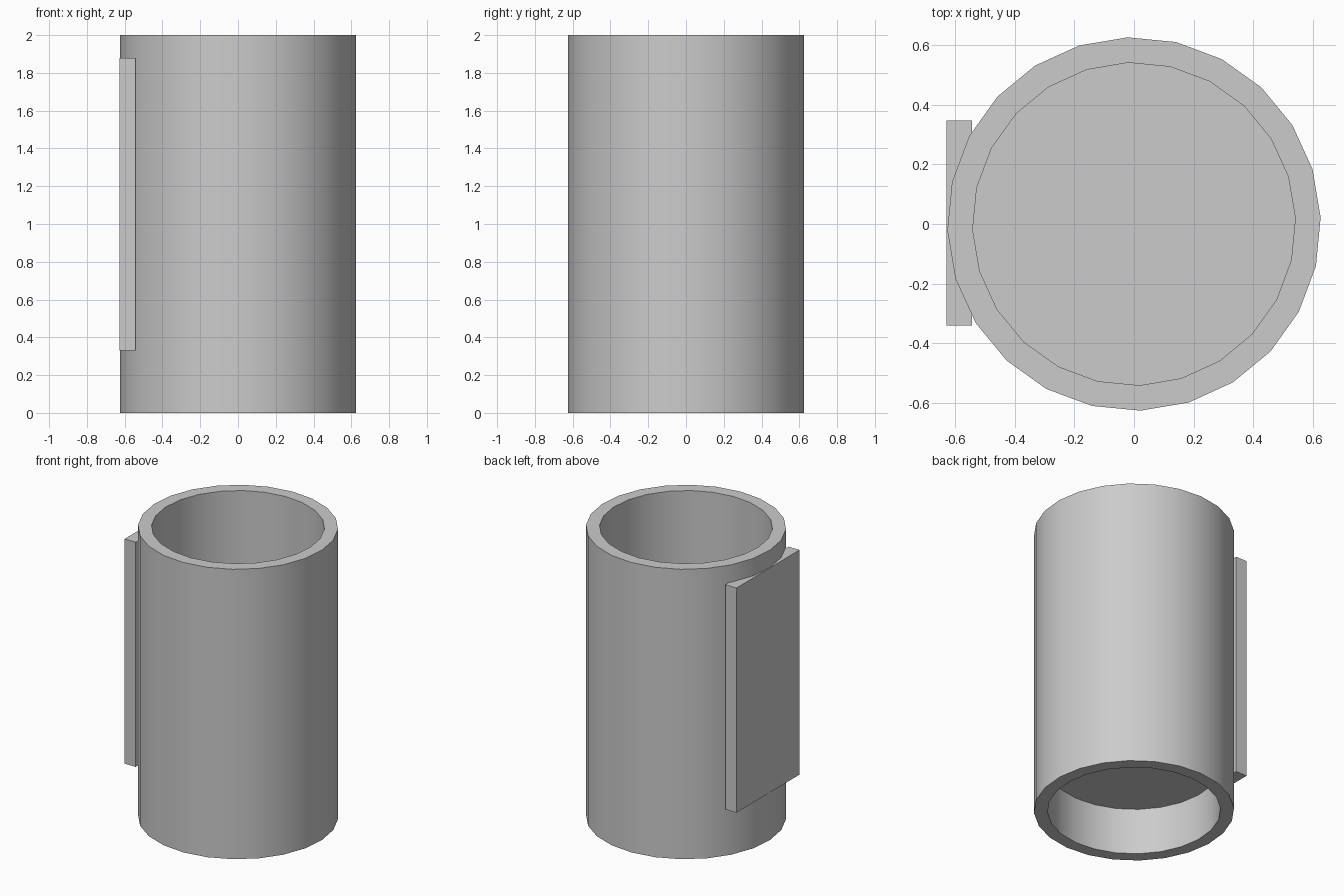
import bpy, bmesh, math

if "Cube" in bpy.data.objects:
    bpy.data.objects.remove(bpy.data.objects["Cube"])

SIDES = 24
TURN = math.radians(2)


def lathe(name, profile):
    """Revolve a closed (radius, z) profile; radius 0 becomes a pole."""
    bm = bmesh.new()
    rings = []
    for r, z in profile:
        if r == 0:
            rings.append([bm.verts.new((0, 0, z))] * SIDES)
        else:
            angles = [TURN + 2 * math.pi * i / SIDES for i in range(SIDES)]
            rings.append([bm.verts.new((r * math.cos(a), r * math.sin(a), z)) for a in angles])
    for k, a in enumerate(rings):
        b = rings[(k + 1) % len(rings)]
        for i in range(SIDES):
            j = (i + 1) % SIDES
            face = list(dict.fromkeys((a[i], a[j], b[j], b[i])))
            if len(face) > 2:
                bm.faces.new(face)
    bmesh.ops.recalc_face_normals(bm, faces=bm.faces)
    mesh = bpy.data.meshes.new(name)
    bm.to_mesh(mesh)
    bm.free()
    obj = bpy.data.objects.new(name, mesh)
    bpy.context.collection.objects.link(obj)
    bpy.ops.object.select_all(action='DESELECT')
    obj.select_set(True)
    bpy.context.view_layer.objects.active = obj
    bpy.ops.object.shade_smooth_by_angle(angle=math.radians(30))
    return obj


# Tube wall with a raised floor inside, open recess underneath
R_OUT, R_IN = 0.626, 0.541
lathe("cup_body", [(R_OUT, 0), (R_OUT, 2), (R_IN, 2), (R_IN, 0.40), (0, 0.40),
                   (0, 0.32), (R_IN, 0.32), (R_IN, 0)])

# Flat plate on the left side
x0, x1, y0, y1, z0, z1 = -0.628, -0.543, -0.34, 0.347, 0.33, 1.88
bpy.ops.mesh.primitive_cube_add(size=1, location=((x0 + x1) / 2, (y0 + y1) / 2, (z0 + z1) / 2))
plate = bpy.context.object
plate.name = "side_plate"
plate.scale = (x1 - x0, y1 - y0, z1 - z0)
bpy.ops.object.transform_apply(location=False, rotation=False, scale=True)
